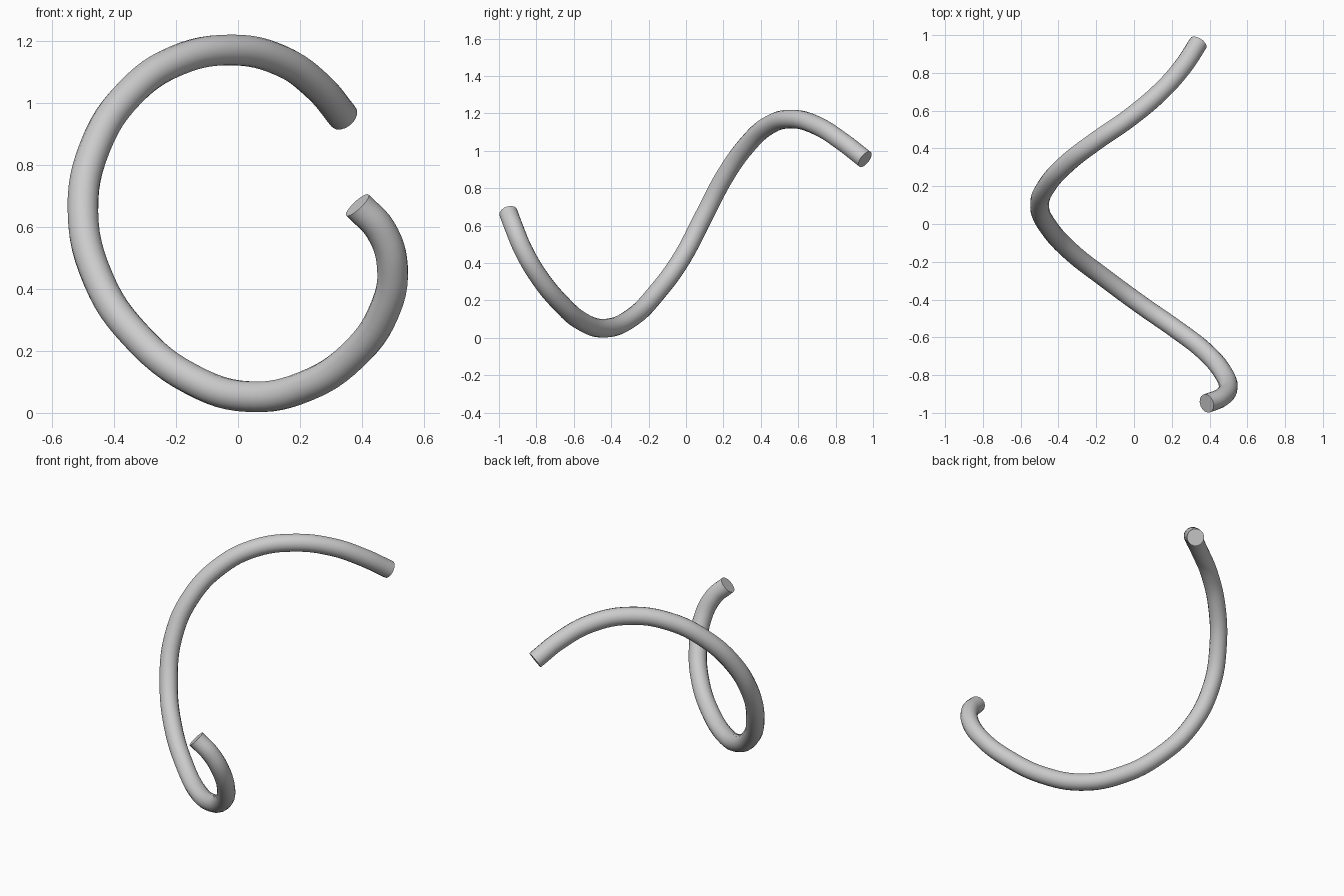
import bpy

if "Cube" in bpy.data.objects:
    bpy.data.objects.remove(bpy.data.objects["Cube"])

# Centre line of the bent rod, from the front tip to the back tip
path = [
    (0.385, -0.95, 0.67), (0.46, -0.92, 0.59), (0.498, -0.87, 0.47),
    (0.47, -0.785, 0.325), (0.37, -0.67, 0.185), (0.22, -0.555, 0.087),
    (0.04, -0.43, 0.052), (-0.15, -0.29, 0.108), (-0.33, -0.15, 0.25),
    (-0.45, -0.02, 0.43), (-0.50, 0.095, 0.65), (-0.46, 0.205, 0.86),
    (-0.35, 0.325, 1.03), (-0.20, 0.44, 1.135), (-0.02, 0.565, 1.17),
    (0.14, 0.70, 1.135), (0.26, 0.835, 1.05), (0.34, 0.957, 0.955),
]

# Round profile swept along the path, with flat capped ends
curve = bpy.data.curves.new("coiled_rod", "CURVE")
curve.dimensions = "3D"
curve.bevel_depth = 0.05
curve.bevel_resolution = 6
curve.resolution_u = 6
curve.use_fill_caps = True
spline = curve.splines.new("BEZIER")
spline.bezier_points.add(len(path) - 1)
for point, co in zip(spline.bezier_points, path):
    point.co = co
    point.handle_left_type = point.handle_right_type = "AUTO"

rod = bpy.data.objects.new("coiled_rod", curve)
bpy.context.collection.objects.link(rod)

# Turn the sweep into a mesh, smooth along its length and sharp at the caps
bpy.context.view_layer.objects.active = rod
rod.select_set(True)
bpy.ops.object.convert(target="MESH")
rod = bpy.context.object
rod.name = "coiled_rod"
bpy.ops.object.mode_set(mode="EDIT")
bpy.ops.mesh.select_all(action="SELECT")
bpy.ops.mesh.remove_doubles(threshold=0.0001)
bpy.ops.mesh.normals_make_consistent(inside=False)
bpy.ops.object.mode_set(mode="OBJECT")
bpy.ops.object.shade_smooth_by_angle()
